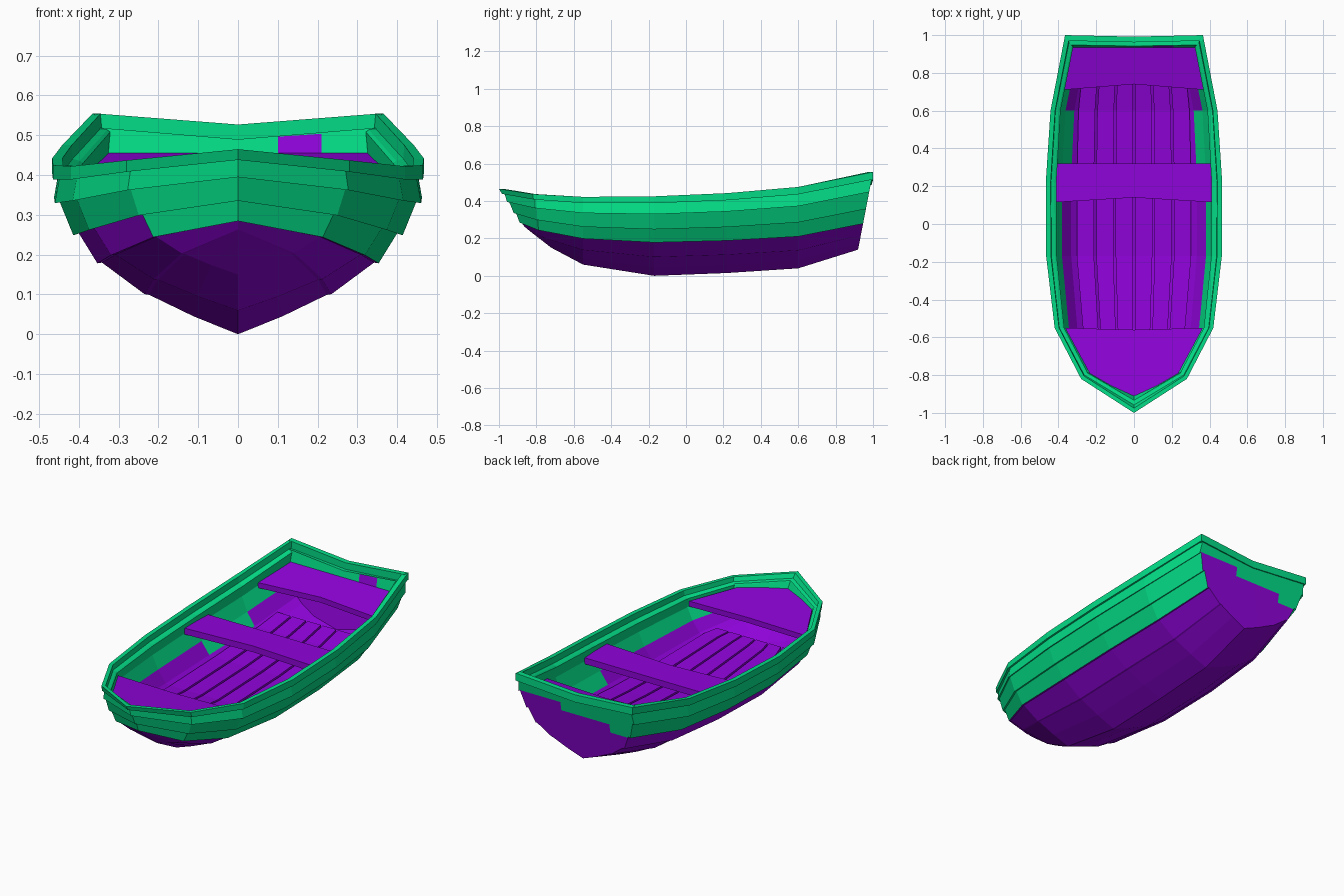
import bpy, bmesh

if "Cube" in bpy.data.objects:
    bpy.data.objects.remove(bpy.data.objects["Cube"])

def material(name, rgb):
    m = bpy.data.materials.new(name)
    m.diffuse_color = (*rgb, 1)
    m.use_nodes = True
    m.node_tree.nodes["Principled BSDF"].inputs["Base Color"].default_value = m.diffuse_color
    return m

MATS = [material("green paint", (0.001, 0.72, 0.24)),
        material("purple paint", (0.275, 0.001, 0.70))]
GREEN, PURPLE = 0, 1

def finish(name, bm):
    bmesh.ops.remove_doubles(bm, verts=bm.verts, dist=0.0005)
    bmesh.ops.recalc_face_normals(bm, faces=bm.faces)
    me = bpy.data.meshes.new(name)
    bm.to_mesh(me)
    bm.free()
    for m in MATS:
        me.materials.append(m)
    ob = bpy.data.objects.new(name, me)
    bpy.context.collection.objects.link(ob)
    return ob

# Stations bow to stern: y top, y waterline, y keel, half width, z top, z waterline, z keel, inner y shift
STATIONS = [
    (-1.00, -0.89, -0.83, 0.000, 0.465, 0.285, 0.235, 0.05),
    (-0.82, -0.79, -0.72, 0.280, 0.437, 0.245, 0.150, 0.03),
    (-0.55, -0.55, -0.55, 0.420, 0.422, 0.200, 0.060, 0),
    (-0.17, -0.17, -0.17, 0.465, 0.425, 0.180, 0.000, 0),
    (0.22, 0.22, 0.22, 0.467, 0.442, 0.190, 0.015, 0),
    (0.60, 0.60, 0.60, 0.442, 0.475, 0.212, 0.040, 0),
    (1.00, 0.947, 0.92, 0.365, 0.555, 0.280, 0.140, -0.05)]

# Half section: (width fraction, level, share of y shift); level -1 keel, 0 waterline, 1 rim
OUTER = [(0, -1, 0), (.24, -.75, 0), (.48, -.45, 0), (.505, -.44, 0), (.735, 0, .2), (.76, -.01, 0),
         (.86, .30, .25), (.89, .28, 0), (.965, .63, .25), (.99, .61, 0), (.965, .87, .3),
         (1, .85, 0), (1, 1, 0)]
INNER = [(.945, 1, .5), (.94, .87, .55), (.9, .85, 1), (.88, .83, 1), (.895, .6, 1), (.82, .3, 1),
         (.715, .04, 1), (.62, -.12, 1), (.4, -.45, 1), (0, -.7, 1)]

def point(st, u, v, shift, side):
    yt, yb, yk, w, zt, zb, zk, dy = st
    y = yb + (yt - yb) * v if v >= 0 else yb + (yk - yb) * -v
    z = zb + (zt - zb) * v if v >= 0 else zb + (zk - zb) * -v
    if dy < 0 and shift < .5:   # outer skin stays flush at the stern
        shift = 0
    return (side * u * w, y + dy * shift, z)

# Planked hull: outer skin, rim and inner skin
bm = bmesh.new()
N = len(OUTER)
for side in (1, -1):
    rows = [[bm.verts.new(point(st, *p, side)) for p in OUTER + INNER] for st in STATIONS]
    for s in range(len(rows) - 1):
        a, b = rows[s], rows[s + 1]
        for i in range(len(a) - 1):
            f = bm.faces.new((a[i], a[i + 1], b[i + 1], b[i]))
            if i < 5:
                f.material_index = PURPLE
            elif i == 5:      # lowest strake is purple on the left, behind the bow
                f.material_index = PURPLE if side < 0 and s > 0 else GREEN
            elif i >= N + 5:  # lower inside
                f.material_index = GREEN if i == N + 5 and s == 4 else PURPLE
bmesh.ops.dissolve_degenerate(bm, edges=bm.edges, dist=0.0005)
finish("hull", bm)

# Transom panel, cut into paint patches
bm = bmesh.new()
stern = STATIONS[-1]
loop = [point(stern, *p, 1) for p in OUTER[:-1]]
loop += [(0, 0.987, 0.49)]
loop += [point(stern, *p, -1) for p in reversed(OUTER[1:-1])]
back = bm.faces.new([bm.verts.new(p) for p in loop])
ext = bmesh.ops.extrude_face_region(bm, geom=[back])
bmesh.ops.translate(bm, vec=(0, -0.045, 0),
                    verts=[g for g in ext["geom"] if isinstance(g, bmesh.types.BMVert)])
if not any(len(f.verts) == len(loop) and f.calc_center_median().y > 0.93 for f in bm.faces):
    bm.faces.new(bm.verts[:len(loop)])
bmesh.ops.recalc_face_normals(bm, faces=bm.faces)
bmesh.ops.triangulate(bm, faces=[f for f in bm.faces if len(f.verts) > 4])
for co, no in [((x, 0, 0), (1, 0, 0)) for x in (-.2, .1, .21)] + \
              [((0, 0, z), (0, 0, 1)) for z in (.355, .405, .455, .508)]:
    bmesh.ops.bisect_plane(bm, geom=bm.verts[:] + bm.edges[:] + bm.faces[:],
                           plane_co=co, plane_no=no)
for f in bm.faces:
    c = f.calc_center_median()
    if f.normal.y < -0.5:     # inside
        purple = c.z < .405 or (.1 < c.x < .21 and c.z < .508)
    else:                     # outside
        purple = c.z < (.455 if c.x > .1 else .405 if c.x > -.2 else .355)
    f.material_index = PURPLE if purple else GREEN
finish("transom", bm)

def slab(name, pts, thick, mat=PURPLE):
    """Flat board from its top outline, pushed down by its thickness."""
    bm = bmesh.new()
    top = [bm.verts.new(p) for p in pts]
    low = [bm.verts.new((x, y, z - thick)) for x, y, z in pts]
    bm.faces.new(top)
    bm.faces.new(low[::-1])
    for i in range(len(top)):
        j = (i + 1) % len(top)
        bm.faces.new((top[i], low[i], low[j], top[j]))
    for f in bm.faces:
        f.material_index = mat
    return finish(name, bm)

# Rim across the stern, dipped in the middle
for side, label in ((1, "right"), (-1, "left")):
    slab("stern_rim_" + label,
         [(0, 0.962, .527), (side * .36, 0.97, .555), (side * .365, 1, .555), (0, 0.992, .527)],
         0.042, GREEN)

# Seats
slab("middle_seat", [(-.415, .115, .37), (0, .14, .37), (.415, .115, .37),
                     (.415, .32, .37), (-.415, .32, .37)], 0.035)
slab("stern_seat", [(-.375, .71, .412), (0, .74, .417), (.375, .71, .412),
                    (.335, .945, .457), (-.335, .945, .457)], 0.03)
slab("bow_seat", [(-.365, -.55, .37), (-.235, -.79, .39), (0, -.925, .402),
                  (.235, -.79, .39), (.365, -.55, .37), (0, -.56, .37)], 0.03)

# Floor boards, following the width and rise of the hull
FLOOR = [(-.62, .225, .82), (-.55, .215, .92), (-.17, .185, 1.03), (.22, .197, 1.03),
         (.6, .225, 1), (.75, .255, .95)]
for k in range(6):
    x0, x1 = -.3 + k * .1 + .006, -.2 + k * .1 - .006
    bm = bmesh.new()
    rings = [[bm.verts.new((x * s, y, z - d)) for x, d in
              ((x0, 0), (x1, 0), (x1, .02), (x0, .02))] for y, z, s in FLOOR]
    for a, b in zip(rings, rings[1:]):
        for i in range(4):
            j = (i + 1) % 4
            bm.faces.new((a[i], a[j], b[j], b[i]))
    bm.faces.new(rings[0])
    bm.faces.new(rings[-1])
    for f in bm.faces:
        f.material_index = PURPLE
    finish("floor_board_%d" % (k + 1), bm)
